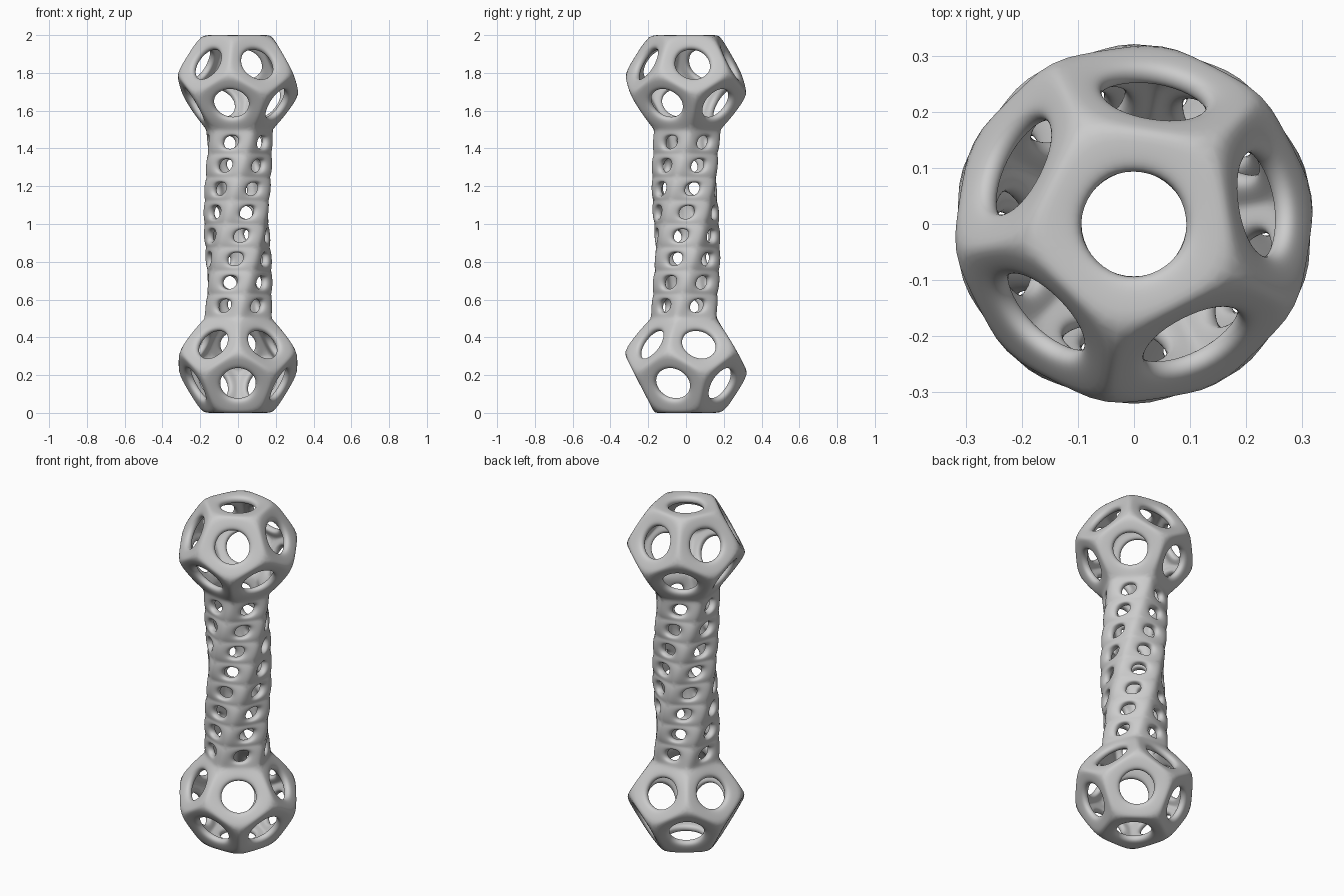
import bpy, bmesh
from math import sin, cos, radians
from mathutils import Vector

if "Cube" in bpy.data.objects:
    bpy.data.objects.remove(bpy.data.objects["Cube"])

R_FACE, R_MID, R_COL = 0.206, 0.335, 0.20   # end face, widest ring, column
Z_LOW, Z_HIGH, SEGMENTS = 0.505, 1.495, 8   # column ends and rows of holes
TWIST, THICK, CREASE = 99, 0.045, 0.42

bm = bmesh.new()
crease = bm.edges.layers.float.new("crease_edge")


def ring(radius, z, start):
    """Five vertices, 72 degrees apart."""
    return [bm.verts.new((radius * cos(radians(start + 72 * k)),
                          radius * sin(radians(start + 72 * k)), z)) for k in range(5)]


def frame(outer, hole):
    """Band of quads between a face outline and the outline of its hole."""
    inner = [bm.verts.new(p) for p in hole]
    n = len(outer)
    for i in range(n):
        j = (i + 1) % n
        bm.faces.new((outer[i], outer[j], inner[j], inner[i]))


def pentagon(corners, soft):
    """Pentagon with a round hole; its edges stay crisp except at the column."""
    c = sum((v.co for v in corners), Vector()) / 5
    frame(corners, [c + (v.co - c) * 0.58 for v in corners])
    for i in range(5):
        a, b = corners[i], corners[(i + 1) % 5]
        if not (a in soft and b in soft):
            bm.edges.get((a, b))[crease] = CREASE


def column_panel(bl, br, tr, tl):
    """Column quad with a small hole."""
    p = [v.co for v in (bl, br, tr, tl)]
    c = (p[0] + p[1] + p[2] + p[3]) / 4
    u = (p[1] + p[2] - p[0] - p[3]) / 4 * 0.34
    w = (p[2] + p[3] - p[0] - p[1]) / 4 * 0.60
    frame((bl, br, tr, tl), (c - u - w, c + u - w, c + u + w, c - u + w))


def dodecahedron(a, b, c, d, soft):
    """Ten side pentagons between four rings of five vertices."""
    for k in range(5):
        j = (k + 1) % 5
        pentagon((a[k], a[j], b[j], c[k], b[k]), soft)
        pentagon((b[j], c[j], d[j], d[k], c[k]), soft)


# Twisted column
rows = [ring(R_COL, Z_LOW + (Z_HIGH - Z_LOW) * i / SEGMENTS, 126 + TWIST * i / SEGMENTS)
        for i in range(SEGMENTS + 1)]
for lo, hi in zip(rows, rows[1:]):
    for k in range(5):
        j = (k + 1) % 5
        column_panel(lo[k], lo[j], hi[j], hi[k])

# Bottom end
base = ring(R_FACE, 0, 90)
dodecahedron(base, ring(R_MID, 0.201, 90), ring(R_MID, 0.328, 126), rows[0], rows[0])
pentagon(base[::-1], rows[0])

# Top end
a0 = 126 + TWIST
cap = ring(R_FACE, 2, a0 + 36)
dodecahedron(rows[-1], ring(R_MID, 1.68, a0), ring(R_MID, 1.798, a0 + 36), cap, rows[-1])
pentagon(cap, rows[-1])

mesh = bpy.data.meshes.new("twisted_lattice_column")
bm.to_mesh(mesh)
bm.free()
mesh.polygons.foreach_set("use_smooth", [True] * len(mesh.polygons))
obj = bpy.data.objects.new("twisted_lattice_column", mesh)
bpy.context.collection.objects.link(obj)

# Shell thickness, then rounding
shell = obj.modifiers.new("shell", 'SOLIDIFY')
shell.thickness = THICK
shell.offset = -1
shell.use_even_offset = True
rounding = obj.modifiers.new("rounding", 'SUBSURF')
rounding.levels = rounding.render_levels = 3
